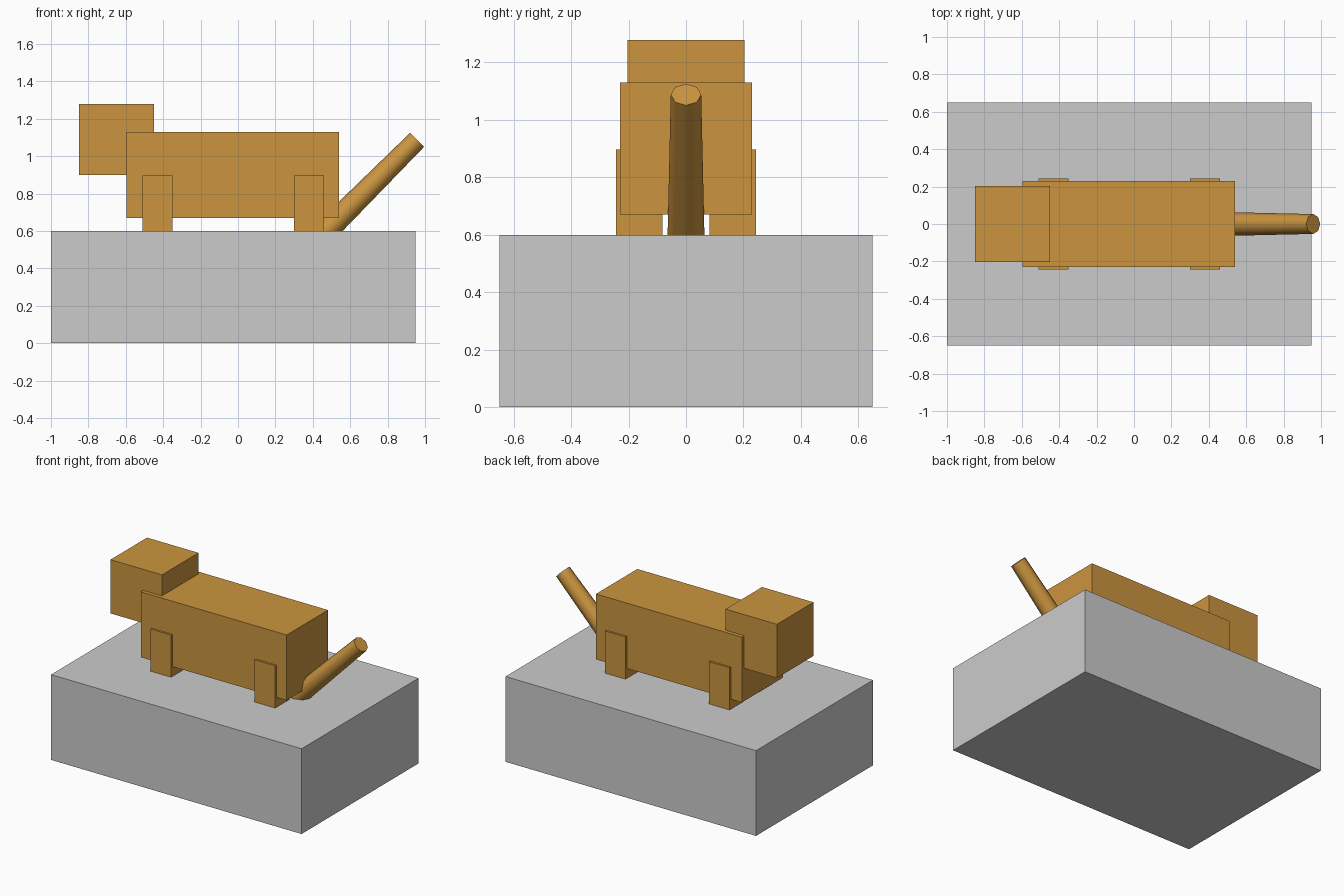
import bpy
from mathutils import Vector

if "Cube" in bpy.data.objects:
    bpy.data.objects.remove(bpy.data.objects["Cube"])

tan = bpy.data.materials.new("tan")
tan.diffuse_color = (0.6, 0.3, 0.05, 1)
tan.use_nodes = True
tan.node_tree.nodes["Principled BSDF"].inputs["Base Color"].default_value = tan.diffuse_color


def box(name, lo, hi, mat=None):
    lo, hi = Vector(lo), Vector(hi)
    bpy.ops.mesh.primitive_cube_add(size=1, location=(lo + hi) / 2)
    ob = bpy.context.object
    ob.name = name
    ob.scale = hi - lo
    bpy.ops.object.transform_apply(location=False, rotation=False, scale=True)
    if mat:
        ob.data.materials.append(mat)
    return ob


# Stone base
box("pedestal", (-1, -0.65, 0), (0.95, 0.65, 0.6))

# Animal body and head
box("body", (-0.595, -0.23, 0.67), (0.54, 0.23, 1.13), tan)
box("head", (-0.85, -0.203, 0.9), (-0.45, 0.203, 1.278), tan)

# Four legs
for end, x in (("front", -0.43), ("rear", 0.38)):
    for side, y in (("right", -0.163), ("left", 0.163)):
        box(f"{end}_{side}_leg", (x - 0.08, y - 0.081, 0.595),
            (x + 0.08, y + 0.081, 0.897), tan)

# Tapered eight-sided tail, raised at 45 degrees
base, tip = Vector((0.43, 0, 0.56)), Vector((0.958, 0, 1.088))
axis = tip - base
bpy.ops.mesh.primitive_cone_add(
    vertices=8, radius1=0.065, radius2=0.053, depth=axis.length,
    location=(base + tip) / 2, rotation=axis.to_track_quat('Z', 'Y').to_euler())
tail = bpy.context.object
tail.name = "tail"
tail.data.materials.append(tan)
bpy.ops.object.shade_smooth_by_angle(angle=0.9)
